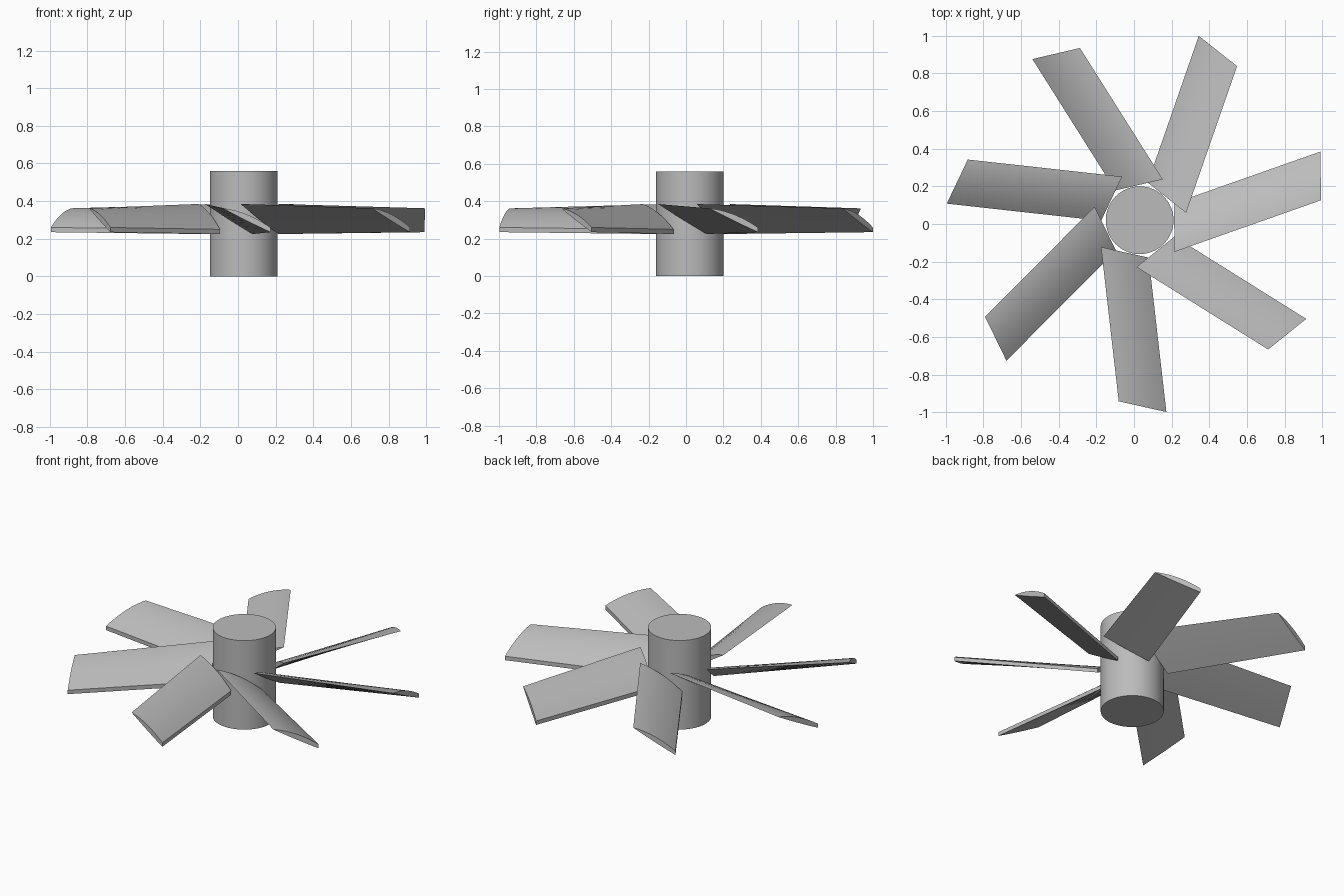
import bpy
import bmesh
import math
from mathutils import Matrix

cube = bpy.data.objects.get("Cube")
if cube:
    bpy.data.objects.remove(cube)

BLADES = 7
FIRST_ANGLE = math.radians(19.4)
CENTRE = (0.03, 0.02, 0)
HUB_RADIUS, HUB_HEIGHT = 0.18, 0.56
STEPS = 12

grey = bpy.data.materials.new("plain_grey")
grey.use_nodes = True
grey.diffuse_color = (0.5, 0.5, 0.5, 1)
grey.node_tree.nodes["Principled BSDF"].inputs["Base Color"].default_value = (0.5, 0.5, 0.5, 1)


def finish(obj):
    """Give the part its colour and smooth its curved faces."""
    obj.data.materials.append(grey)
    bpy.ops.object.select_all(action="DESELECT")
    obj.select_set(True)
    bpy.context.view_layer.objects.active = obj
    bpy.ops.object.shade_smooth_by_angle(angle=math.radians(30))


def section(base, low, edge, high):
    """Closed pitched section: domed top, nearly flat underside, blunt low edge."""
    loop = []
    for i in range(STEPS + 1):
        t = i / STEPS
        dome = 0.075 * t * (1 - t)
        loop.append((t, low + edge + (high - low - edge) * t + dome))
    for i in range(STEPS - 1, -1, -1):
        t = i / STEPS
        loop.append((t, low + (high - low) * t - 0.01 * t * (1 - t)))
    # The section is swept back towards its high edge
    return [(base - 0.085 * t, 0.025 - 0.245 * t, z) for t, z in loop]


def blade_mesh():
    bm = bmesh.new()
    root = [bm.verts.new(p) for p in section(0.203, 0.225, 0.025, 0.385)]
    tip = [bm.verts.new(p) for p in section(1.028, 0.235, 0.025, 0.362)]
    count = len(root)
    for i in range(count):
        j = (i + 1) % count
        bm.faces.new((root[i], root[j], tip[j], tip[i]))
    bm.faces.new(root)
    bm.faces.new(tip)
    bmesh.ops.recalc_face_normals(bm, faces=bm.faces)
    mesh = bpy.data.meshes.new("blade")
    bm.to_mesh(mesh)
    bm.free()
    return mesh


# Hub
bpy.ops.mesh.primitive_cylinder_add(
    vertices=64, radius=HUB_RADIUS, depth=HUB_HEIGHT,
    location=(CENTRE[0], CENTRE[1], HUB_HEIGHT / 2))
hub = bpy.context.object
hub.name = "hub"
finish(hub)

# Ring of pitched blades
for n in range(BLADES):
    blade = bpy.data.objects.new(f"blade_{n + 1}", blade_mesh())
    bpy.context.collection.objects.link(blade)
    angle = FIRST_ANGLE + n * math.tau / BLADES
    blade.matrix_world = Matrix.Translation(CENTRE) @ Matrix.Rotation(angle, 4, "Z")
    finish(blade)
